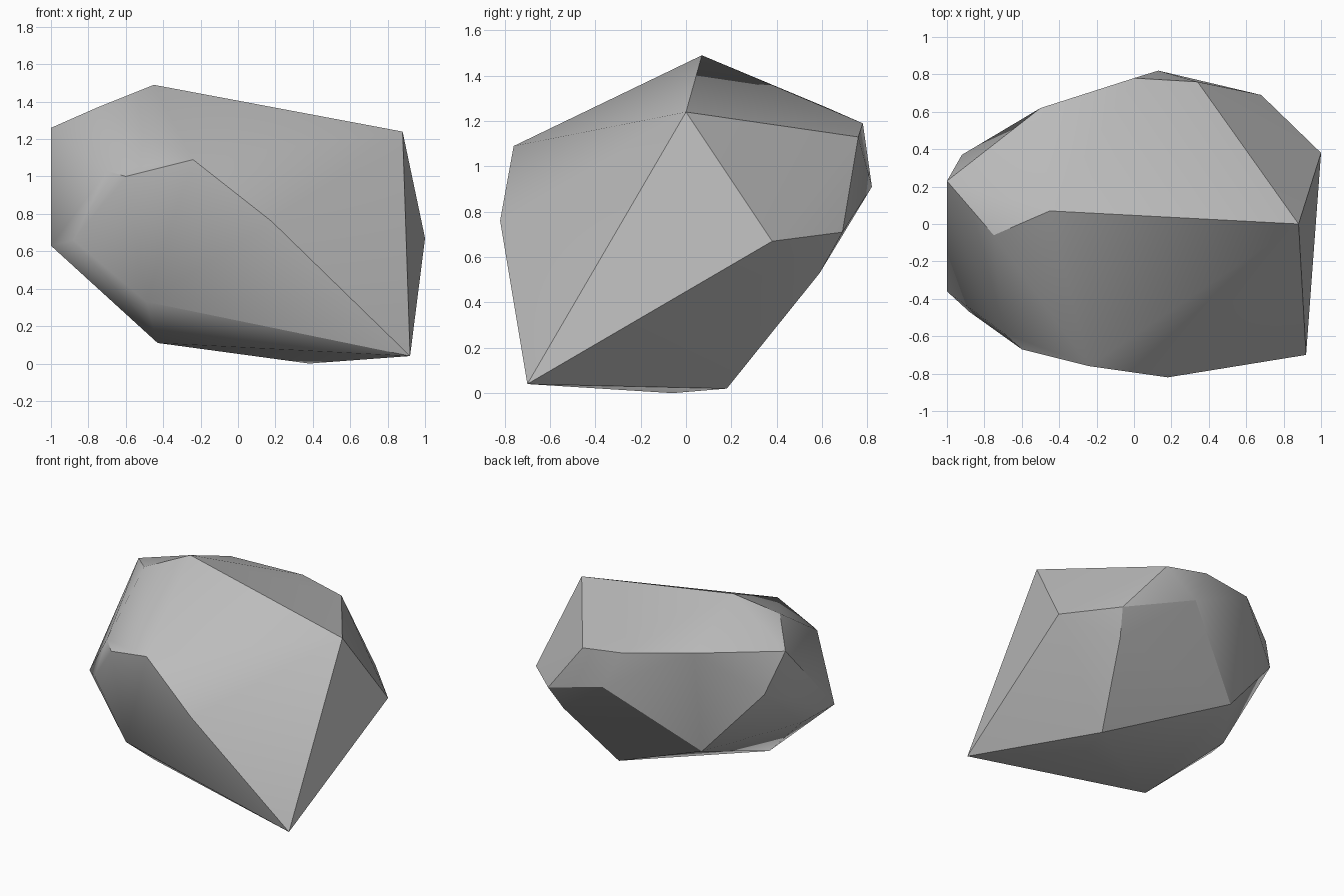
import bpy
import bmesh
import math

default_cube = bpy.data.objects.get("Cube")
if default_cube:
    bpy.data.objects.remove(default_cube, do_unlink=True)

# Single stone colour
stone = bpy.data.materials.new("stone_grey")
stone.use_nodes = True
stone_colour = (0.5, 0.5, 0.5, 1)
stone.diffuse_color = stone_colour
stone.node_tree.nodes["Principled BSDF"].inputs["Base Color"].default_value = stone_colour

# Corner points of the boulder, grouped by region
crown = [(-.45, .07, 1.49), (.88, 0, 1.24), (-1, .23, 1.26), (-.75, -.06, 1.37)]
front_corners = [(-.24, -.76, 1.09), (.18, -.82, .76), (-.7, -.58, 1.03),
                 (-.6, -.67, 1), (-.49, -.65, .33), (.92, -.7, .04)]
side_corners = [(1, .38, .67), (-1, -.36, .63), (-.88, -.47, .66),
                (-.92, .37, .96), (-.9, -.11, .56)]
back_corners = [(.68, .69, .71), (.13, .82, .91), (.34, .76, 1.13), (0, .78, 1.19),
                (-.5, .62, 1.26), (.62, .59, .53), (-.47, .48, .45)]
underside = [(-.43, -.39, .11), (.38, -.06, 0), (.44, .18, .02)]


def hull_object(name, points, material):
    """Wrap the points in a convex skin and return it as an object."""
    bm = bmesh.new()
    for point in points:
        bm.verts.new(point)
    hull = bmesh.ops.convex_hull(bm, input=list(bm.verts))
    loose = {v for v in hull["geom_interior"] + hull["geom_unused"]
             if isinstance(v, bmesh.types.BMVert)}
    bmesh.ops.delete(bm, geom=list(loose), context="VERTS")
    bmesh.ops.recalc_face_normals(bm, faces=list(bm.faces))
    mesh = bpy.data.meshes.new(name)
    bm.to_mesh(mesh)
    bm.free()
    mesh.materials.append(material)
    obj = bpy.data.objects.new(name, mesh)
    bpy.context.collection.objects.link(obj)
    return obj


# Boulder with soft shallow ridges and crisp steep ones
boulder = hull_object("boulder", crown + front_corners + side_corners
                      + back_corners + underside, stone)
bpy.ops.object.select_all(action="DESELECT")
boulder.select_set(True)
bpy.context.view_layer.objects.active = boulder
bpy.ops.object.shade_smooth_by_angle(angle=math.radians(30))
